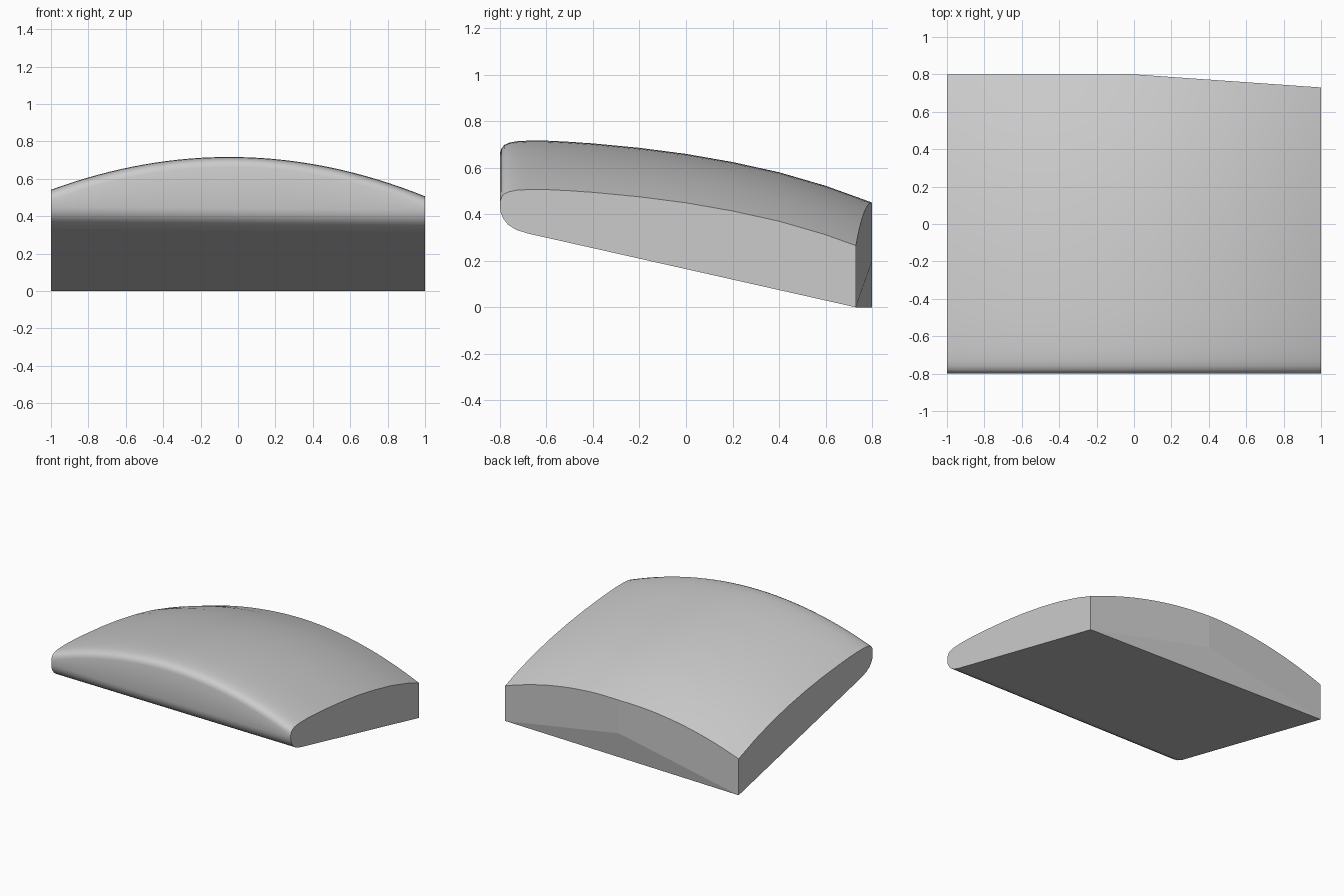
import bpy, bmesh, math

if "Cube" in bpy.data.objects:
    bpy.data.objects.remove(bpy.data.objects["Cube"])

SEG = 32

# Side profile at the right end (y, z)
NOSE = [(-0.765, 0.355), (-0.785, 0.38), (-0.796, 0.405), (-0.80, 0.43)]
TOP = [(-0.80, 0.452), (-0.793, 0.474), (-0.78, 0.488), (-0.76, 0.497), (-0.73, 0.503),
       (-0.68, 0.506), (-0.60, 0.506), (-0.50, 0.501), (-0.40, 0.494), (-0.20, 0.475),
       (0.0, 0.449), (0.2, 0.414), (0.4, 0.37), (0.6, 0.312)]


def section(x):
    """Closed outline of the slab at x: underside, nose, domed top, tail."""
    crown = 0.21 - 0.0175 * x - 0.1925 * x * x
    lift = 0.01 * (1 - x)
    tail_low = 0.765 - 0.035 * x
    tail_high = 0.8 - 0.07 * max(x, 0)
    pts = [(tail_low, 0.0)]
    pts += [(y, 0.225 * (tail_low - y)) for y in (-0.68,)]
    pts += [(-0.73, 0.333 + lift)]
    pts += [(y, z + lift) for y, z in NOSE]
    pts += [(y, z + crown) for y, z in TOP]
    pts += [(tail_high, 0.265 - 0.36 * (tail_high - 0.73) + crown)]
    # Tail crease, rising from the corners to the middle
    t = 1 - abs(x)
    pts += [(tail_low + (tail_high - tail_low) * t if t == 0 else
             tail_high if t == 1 else (0.8 - 0.07 * max(x, 0)), 0.2 * t)]
    return [(x, y, z) for y, z in pts]


bm = bmesh.new()
rings = [[bm.verts.new(p) for p in section(-1 + 2 * i / SEG)] for i in range(SEG + 1)]
n = len(rings[0])

# Skin between sections; tail and underside stay flat
for a, b in zip(rings, rings[1:]):
    for j in range(n):
        k = (j + 1) % n
        f = bm.faces.new((a[j], a[k], b[k], b[j]))
        f.smooth = 0 < j < n - 2

# End caps
bm.faces.new(rings[0])
bm.faces.new(rings[-1])
bmesh.ops.remove_doubles(bm, verts=bm.verts, dist=1e-5)
bmesh.ops.recalc_face_normals(bm, faces=bm.faces)
for e in bm.edges:
    if len(e.link_faces) == 2:
        e.smooth = e.calc_face_angle(0) < math.radians(35)

mesh = bpy.data.meshes.new("domed_slab")
bm.to_mesh(mesh)
bm.free()
slab = bpy.data.objects.new("domed_slab", mesh)
bpy.context.collection.objects.link(slab)
